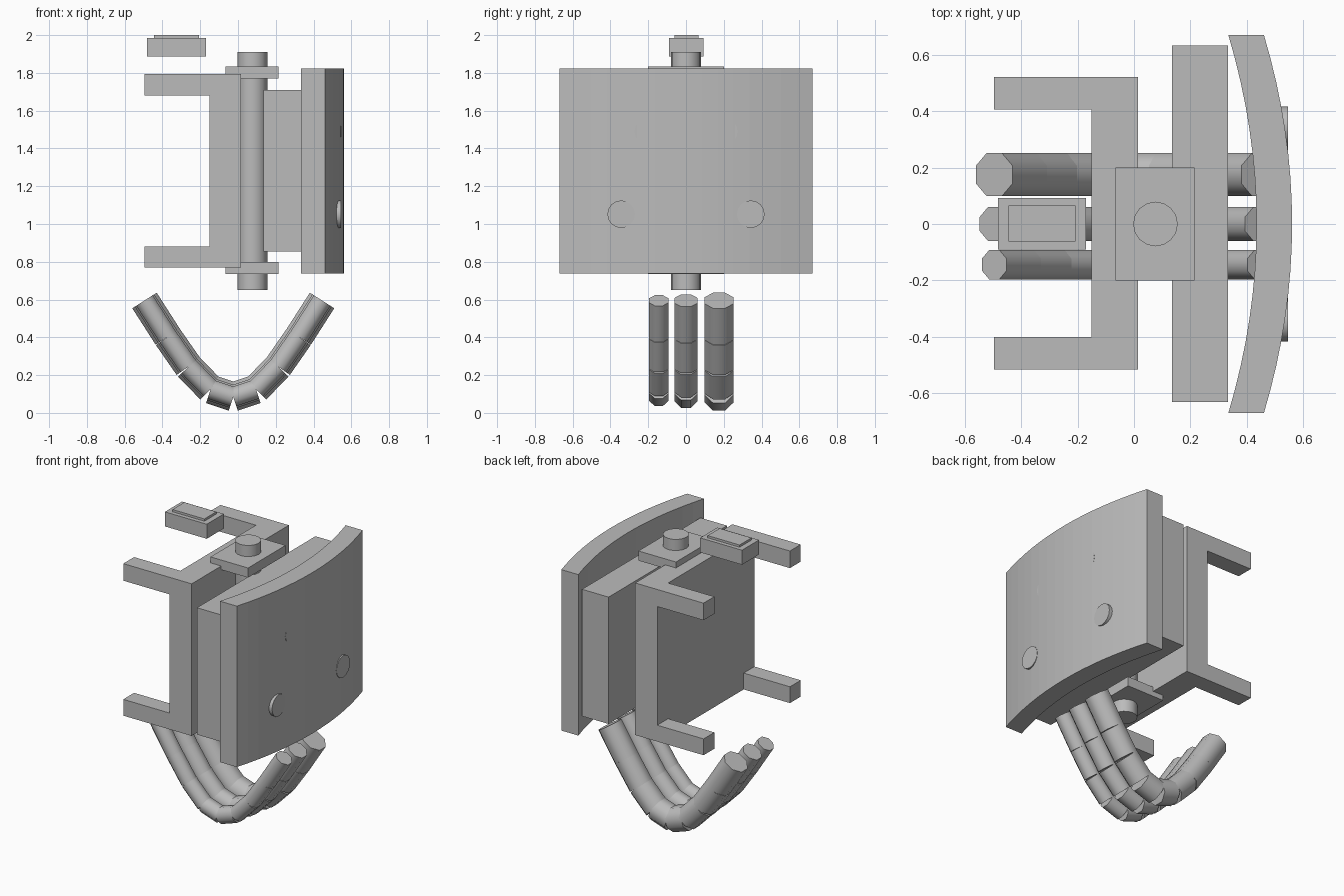
import bpy, bmesh, math
from mathutils import Vector, Matrix

cube = bpy.data.objects.get("Cube")
if cube:
    bpy.data.objects.remove(cube, do_unlink=True)

grey = bpy.data.materials.new("plain grey")
grey.use_nodes = True
COLOUR = (0.5, 0.5, 0.5, 1)
grey.diffuse_color = COLOUR
grey.node_tree.nodes["Principled BSDF"].inputs["Base Color"].default_value = COLOUR


def finish(name, bm):
    bmesh.ops.recalc_face_normals(bm, faces=bm.faces)
    mesh = bpy.data.meshes.new(name)
    bm.to_mesh(mesh)
    bm.free()
    mesh.materials.append(grey)
    obj = bpy.data.objects.new(name, mesh)
    bpy.context.collection.objects.link(obj)
    return obj


def smooth(obj, angle):
    bpy.ops.object.select_all(action='DESELECT')
    obj.select_set(True)
    bpy.context.view_layer.objects.active = obj
    bpy.ops.object.shade_smooth_by_angle(angle=math.radians(angle))


def box(name, x, y, z):
    bm = bmesh.new()
    bmesh.ops.create_cube(bm, size=1)
    for v in bm.verts:
        v.co = [(lo + hi) / 2 + c * (hi - lo) for c, (lo, hi) in zip(v.co, (x, y, z))]
    return finish(name, bm)


def add_rod(bm, a, b, radius, sides, turn=0.0):
    a, b = Vector(a), Vector(b)
    axis = b - a
    matrix = (Matrix.Translation((a + b) / 2)
              @ axis.to_track_quat('Z', 'Y').to_matrix().to_4x4()
              @ Matrix.Rotation(turn, 4, 'Z'))
    bmesh.ops.create_cone(bm, cap_ends=True, segments=sides, radius1=radius,
                          radius2=radius, depth=axis.length, matrix=matrix)


def rod(name, a, b, radius, sides):
    bm = bmesh.new()
    add_rod(bm, a, b, radius, sides)
    smooth(finish(name, bm), 40)


# Mounting frame: back panel with four arms
box("frame_panel", (-0.15, 0.015), (-0.515, 0.52), (0.77, 1.795))
for level, z in (("lower", (0.77, 0.88)), ("upper", (1.68, 1.795))):
    for side, y in (("front", (-0.515, -0.40)), ("back", (0.405, 0.52))):
        box(f"frame_arm_{level}_{side}", (-0.495, -0.15), y, z)

# Hinge pin and its two bracket plates
rod("hinge_pin", (0.076, 0, 0.65), (0.076, 0, 1.91), 0.079, 16)
box("hinge_plate_lower", (-0.065, 0.215), (-0.2, 0.2), (0.735, 0.80))
box("hinge_plate_upper", (-0.065, 0.215), (-0.2, 0.2), (1.77, 1.835))

# Inner slab behind the shield
box("inner_slab", (0.135, 0.333), (-0.63, 0.632), (0.855, 1.71))

# Curved shield: an arc-shaped profile extruded upward
HALF, BULGE, STEPS = 0.67, 0.1, 16
ys = [HALF * (2 * i / STEPS - 1) for i in range(STEPS + 1)]
outline = [(0.56 - BULGE * (y / HALF) ** 2, y) for y in ys]
outline += [(x - 0.126, y) for x, y in reversed(outline)]
bm = bmesh.new()
face = bm.faces.new([bm.verts.new((x, y, 0.738)) for x, y in outline])
top = bmesh.ops.extrude_face_region(bm, geom=[face])["geom"]
bmesh.ops.translate(bm, vec=(0, 0, 1.085),
                    verts=[v for v in top if isinstance(v, bmesh.types.BMVert)])
finish("curved_shield", bm)

# Round bolts set into the shield
for side, s in (("left", 1), ("right", -1)):
    for level, y, z in (("lower", 0.343, 1.052), ("upper", 0.2, 1.49)):
        rod(f"bolt_{level}_{side}", (0.45, s * y, z), (0.545, s * y, z), 0.073, 16)

# Small block with a raised plate, above the frame
box("top_block", (-0.482, -0.17), (-0.09, 0.092), (1.887, 1.985))
box("top_block_plate", (-0.445, -0.207), (-0.062, 0.065), (1.985, 2.0))

# Three jointed curved tubes hanging below, mirrored about their lowest point
MID = -0.025
half = [(-0.495, 0.595), (-0.372, 0.403), (-0.262, 0.245), (-0.145, 0.125), (MID, 0.085)]
path = half + [(2 * MID - x, z) for x, z in reversed(half[:-1])]
for name, y, radius in (("small", -0.144, 0.056), ("middle", 0, 0.066), ("large", 0.175, 0.083)):
    bm = bmesh.new()
    for (x0, z0), (x1, z1) in zip(path, path[1:]):
        add_rod(bm, (x0, y, z0), (x1, y, z1), radius, 8, math.pi / 8)
    smooth(finish(f"jointed_tube_{name}", bm), 50)
